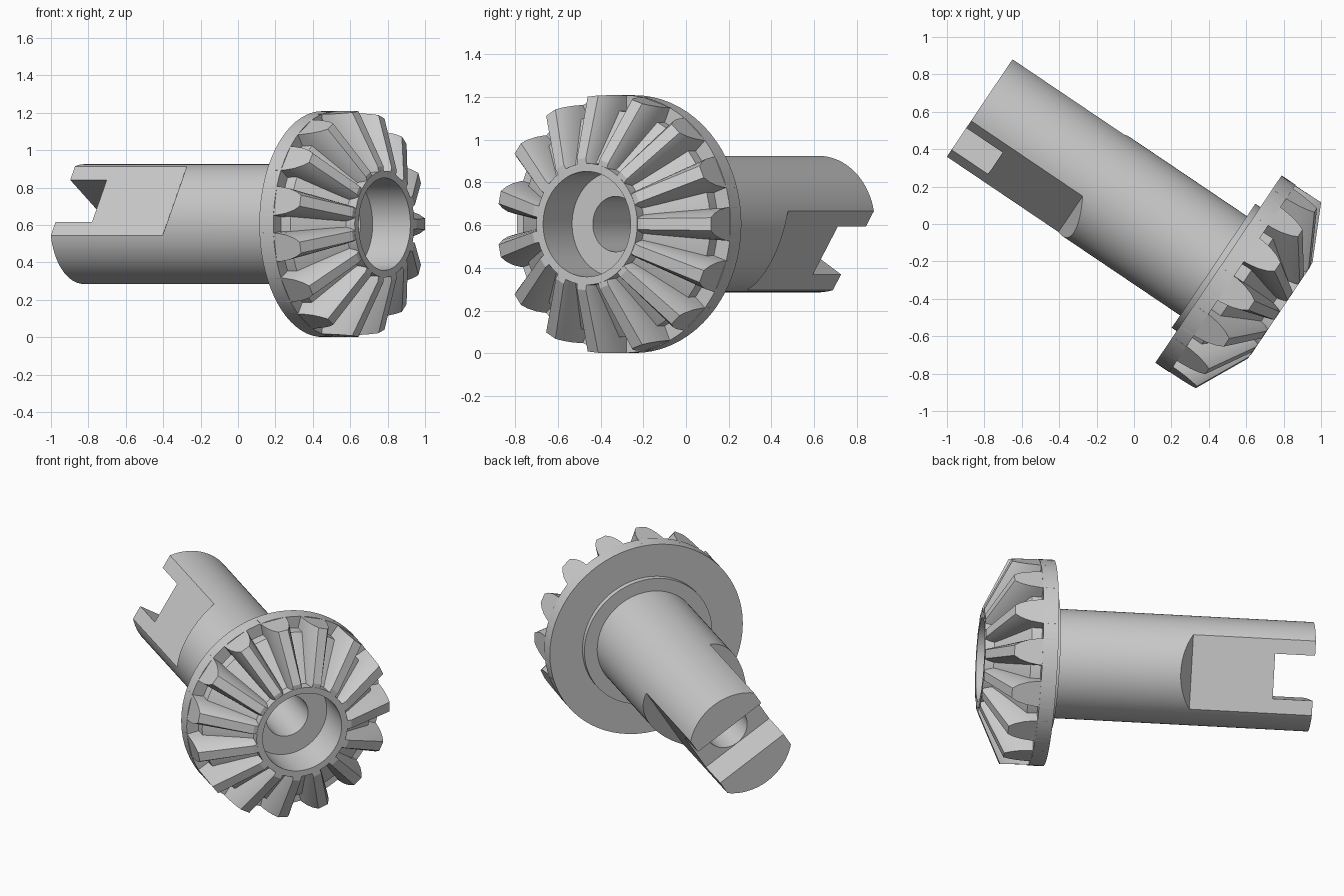
import bpy, bmesh
from math import sin, cos, pi, radians, sqrt
from mathutils import Matrix, Vector

if "Cube" in bpy.data.objects:
    bpy.data.objects.remove(bpy.data.objects["Cube"])

# Local frame: gear axis along +X, shaft end at the origin
PLACE = Matrix.Translation((-0.825, 0.62, 0.605)) @ Matrix.Rotation(radians(-34), 4, 'Z')
SEG, TEETH, R = 72, 15, 0.604


def make(name, verts, faces):
    me = bpy.data.meshes.new(name)
    me.from_pydata(verts, [], faces)
    bm = bmesh.new()
    bm.from_mesh(me)
    bmesh.ops.recalc_face_normals(bm, faces=bm.faces)
    bm.to_mesh(me)
    bm.free()
    ob = bpy.data.objects.new(name, me)
    bpy.context.collection.objects.link(ob)
    ob.matrix_world = PLACE
    return ob


def lathe(name, profile):
    n = len(profile)
    verts = [(x, r * cos(2 * pi * i / SEG), r * sin(2 * pi * i / SEG))
             for i in range(SEG) for x, r in profile]
    faces = [(i * n + j, i * n + (j + 1) % n,
              (i + 1) % SEG * n + (j + 1) % n, (i + 1) % SEG * n + j)
             for i in range(SEG) for j in range(n)]
    return make(name, verts, faces)


# Directions for the drive flats: U is the flat normal, V runs across it
A = radians(32)
U, V = Vector((0, -cos(A), sin(A))), Vector((0, sin(A), cos(A)))


def prism(name, profile, half):
    n = len(profile)
    verts = [Vector((x, 0, 0)) + U * u + V * s * half for s in (-1, 1) for x, u in profile]
    faces = [tuple(range(n)), tuple(range(n, 2 * n))]
    faces += [(j, (j + 1) % n, n + (j + 1) % n, n + j) for j in range(n)]
    return make(name, verts, faces)


def cut(ob, cutter):
    cutter.hide_render = True
    mod = ob.modifiers.new("cut", 'BOOLEAN')
    mod.operation, mod.solver, mod.object = 'DIFFERENCE', 'EXACT', cutter
    bpy.context.view_layer.objects.active = ob
    bpy.ops.object.modifier_apply(modifier=mod.name)
    bpy.data.objects.remove(cutter)


# Shaft, hub, disc, root cone, counterbore and through bore in one turned body
body = lathe("gear_shaft_body", [
    (0, .13), (0, .32), (1.508, .32), (1.508, .40), (1.54, .40), (1.54, R),
    (1.63, R), (1.63, .53), (1.69, .53), (1.885, .285), (1.94, .285),
    (1.94, .247), (1.697, .247), (1.697, .13)])

# Two opposite flats with sloped ends, and the cross slot in the shaft end
for s in (1, -1):
    cut(body, prism("flat_cutter", [(-.1, s * .234), (.72, s * .234),
                                    (.936, s * .5), (-.1, s * .5)], .5))
cut(body, prism("slot_cutter", [(-.1, -.6), (.235, -.6), (.235, .6), (-.1, .6)], .132))

# Bevel teeth: lofted through outer, inner and ring sections of (x, half width)
outer = [(1.56, .08), (1.65, .078), (1.71, .068), (1.76, .051), (1.795, .030)]
inner = [(1.84, .050), (1.86, .048), (1.89, .042), (1.92, .034), (1.938, .026)]
sections = [(R, outer), (.31, inner), (.27, inner)]
verts, faces = [], []
for k in range(TEETH):
    rot = Matrix.Rotation(2 * pi * k / TEETH, 3, 'X')
    base, n = len(verts), 2 * len(outer)
    for rad, prof in sections:
        ring = [(x, w) for x, w in prof] + [(x, -w) for x, w in reversed(prof)]
        verts += [rot @ Vector((x, sqrt(rad * rad - w * w), w)) for x, w in ring]
    for s in range(len(sections) - 1):
        a = base + s * n
        faces += [(a + j, a + (j + 1) % n, a + n + (j + 1) % n, a + n + j) for j in range(n)]
    faces += [tuple(range(base, base + n)), tuple(range(base + 2 * n, base + 3 * n))]
teeth = make("bevel_teeth", verts, faces)

# Smooth round surfaces, crisp edges
bpy.ops.object.select_all(action='DESELECT')
for ob in (body, teeth):
    ob.select_set(True)
bpy.context.view_layer.objects.active = body
bpy.ops.object.shade_smooth_by_angle(angle=radians(25))
